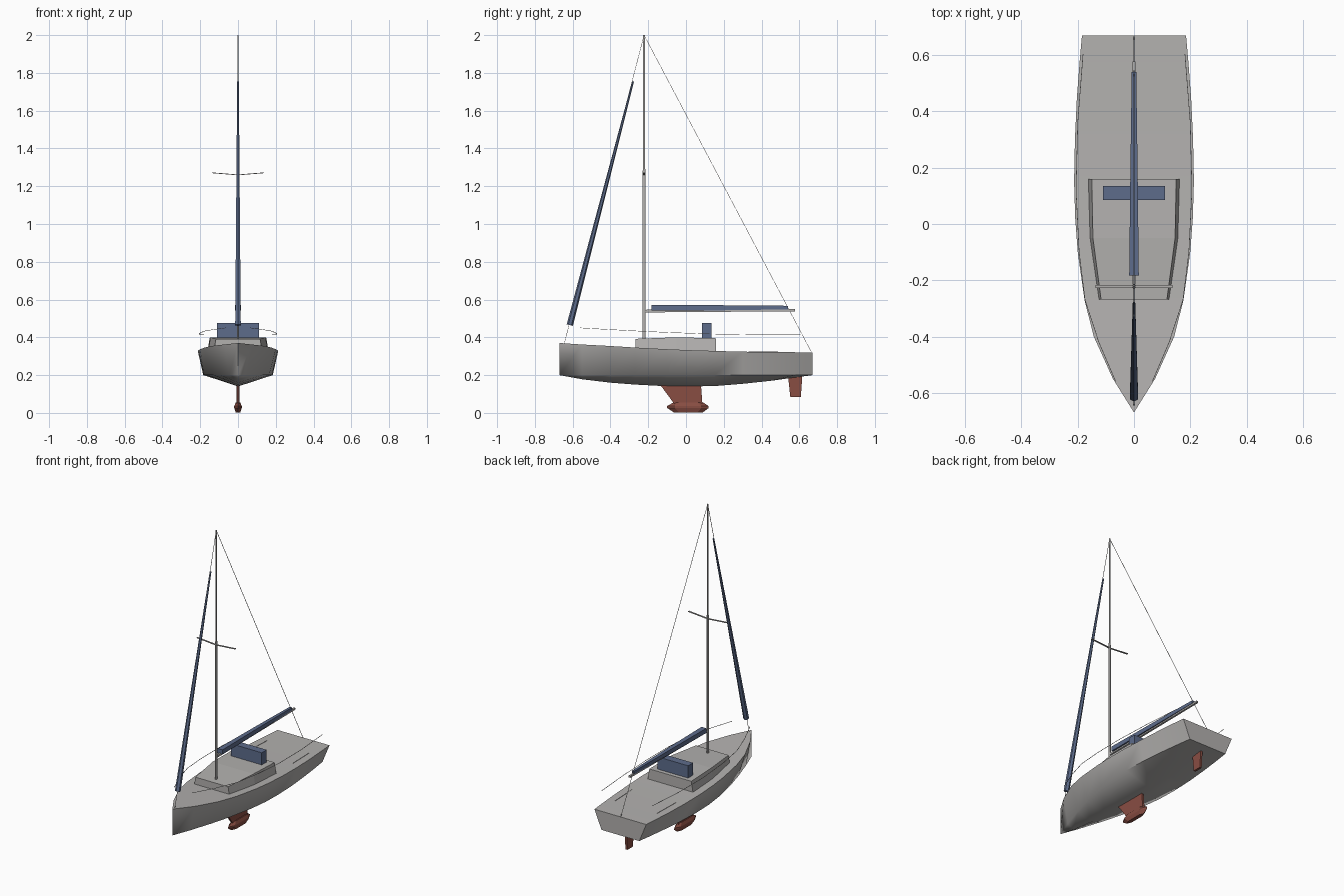
import bpy, bmesh, math
from mathutils import Vector

cube = bpy.data.objects.get("Cube")
if cube:
    bpy.data.objects.remove(cube, do_unlink=True)


def material(name, rgb):
    m = bpy.data.materials.new(name)
    m.use_nodes = True
    m.diffuse_color = (*rgb, 1)
    m.node_tree.nodes["Principled BSDF"].inputs["Base Color"].default_value = (*rgb, 1)
    return m


GREY = material("pale grey", (0.45, 0.44, 0.43))
BLUE = material("canvas blue", (0.11, 0.15, 0.26))
RED = material("antifouling red", (0.25, 0.075, 0.055))


def loft(name, rings, mat, smooth=None):
    """Skin a row of equal closed rings and cap the open ends."""
    bm = bmesh.new()
    rows = [[bm.verts.new(p) for p in ring] for ring in rings]
    n = len(rows[0])
    for a, b in zip(rows, rows[1:]):
        for i in range(n):
            j = (i + 1) % n
            bm.faces.new((a[i], a[j], b[j], b[i]))
    bmesh.ops.remove_doubles(bm, verts=bm.verts, dist=1e-5)
    bmesh.ops.holes_fill(bm, edges=[e for e in bm.edges if e.is_boundary], sides=0)
    bmesh.ops.recalc_face_normals(bm, faces=bm.faces)
    mesh = bpy.data.meshes.new(name)
    bm.to_mesh(mesh)
    bm.free()
    mesh.materials.append(mat)
    obj = bpy.data.objects.new(name, mesh)
    bpy.context.collection.objects.link(obj)
    if smooth:
        bpy.ops.object.select_all(action="DESELECT")
        obj.select_set(True)
        bpy.context.view_layer.objects.active = obj
        bpy.ops.object.shade_smooth_by_angle(angle=math.radians(smooth))
    return obj


def tube(name, points, radii, mat, sides=6, flat=1.0, smooth=None):
    """Tapered tube along points; flat scales its width in x."""
    pts = [Vector(p) for p in points]
    rings = []
    for i, p in enumerate(pts):
        d = (pts[min(i + 1, len(pts) - 1)] - pts[max(i - 1, 0)]).normalized()
        u = (Vector((1, 0, 0)) - d * d.x).normalized()
        v = d.cross(u)
        angles = [math.tau * (k + 0.5) / sides for k in range(sides)]
        rings.append([p + radii[i] * (u * math.cos(a) * flat + v * math.sin(a)) for a in angles])
    return loft(name, rings, mat, smooth)


def plan_rect(x, y0, y1, z):
    return [(-x, y0, z), (x, y0, z), (x, y1, z), (-x, y1, z)]


def cross_rect(x, y, z0, z1):
    return [(-x, y, z0), (x, y, z0), (x, y, z1), (-x, y, z1)]


# Hull: y, sheer half width, sheer height, chine half width, keel height
stations = [
    (-0.67, 0, 0.37, 0, 0.2),
    (-0.55, 0.075, 0.362, 0.045, 0.178),
    (-0.4, 0.143, 0.354, 0.094, 0.16),
    (-0.27, 0.176, 0.346, 0.13, 0.15),
    (-0.1, 0.2, 0.337, 0.165, 0.141),
    (0.02, 0.209, 0.332, 0.18, 0.14),
    (0.15, 0.213, 0.328, 0.184, 0.142),
    (0.3, 0.21, 0.324, 0.178, 0.154),
    (0.45, 0.203, 0.322, 0.164, 0.17),
    (0.58, 0.193, 0.321, 0.148, 0.188),
    (0.67, 0.185, 0.32, 0.135, 0.2),
]
loft("hull", [[(0, y, k), (c, y, 0.2), (s, y, z), (-s, y, z), (-c, y, 0.2)]
              for y, s, z, c, k in stations], GREY, 60)

# Cabin: y, base half width, roof half width, roof height
cabin = [(-0.268, 0.13, 0.117, 0.392), (-0.05, 0.16, 0.146, 0.4), (0.16, 0.165, 0.15, 0.395)]
loft("cabin", [[(-b, y, 0.31), (b, y, 0.31), (t, y, h), (-t, y, h)]
               for y, b, t, h in cabin], GREY)

# Companionway cover
loft("companionway_cover", [plan_rect(0.11, 0.085, 0.135, z) for z in (0.39, 0.475)], BLUE)

# Keel fin, ballast bulb and rudder
loft("keel_fin", [plan_rect(0.007, -0.15, 0.078, 0.16), plan_rect(0.007, -0.13, 0.08, 0.14),
                  plan_rect(0.007, -0.06, 0.087, 0.045)], RED)


def bulb_ring(half, y0, y1, z):
    nose = (y1 - y0) * 0.18
    return [(0, y0, z), (half, y0 + nose, z), (half, y1 - nose, z),
            (0, y1, z), (-half, y1 - nose, z), (-half, y0 + nose, z)]


loft("ballast_bulb", [bulb_ring(0.012, -0.065, 0.09, 0.003), bulb_ring(0.02, -0.1, 0.12, 0.026),
                      bulb_ring(0.02, -0.1, 0.12, 0.036), bulb_ring(0.012, -0.065, 0.09, 0.056)], RED)
loft("rudder", [plan_rect(0.007, 0.54, 0.616, 0.2), plan_rect(0.007, 0.552, 0.608, 0.085)], RED)

# Mast, spreaders and boom
MAST_Y = -0.222
HEAD = (0, MAST_Y, 2)
tube("mast", [(0, MAST_Y, z) for z in (0.38, 1.27, 1.3, 2)],
     [0.009, 0.009, 0.006, 0.006], GREY, sides=8, flat=0.7, smooth=50)
loft("spreaders", [[(x, MAST_Y + a, z + b) for a, b in
                    ((-0.005, -0.002), (0.005, -0.002), (0.005, 0.002), (-0.005, 0.002))]
                   for x, z in ((-0.137, 1.271), (0, 1.26), (0.137, 1.271))], GREY)
loft("boom", [cross_rect(0.006, -0.215, 0.532, 0.546), cross_rect(0.006, 0.577, 0.538, 0.55)], GREY)

# Stowed sails
loft("mainsail_cover", [cross_rect(0.017, -0.183, 0.541, 0.571), cross_rect(0.013, 0.18, 0.543, 0.57),
                        cross_rect(0.008, 0.54, 0.548, 0.567)], BLUE)
tube("furled_jib", [(0, -0.615, 0.465), (0, -0.505, 0.89), (0, -0.28, 1.755)],
     [0.017, 0.013, 0.005], BLUE)

# Standing rigging
tube("forestay", [(0, -0.645, 0.365), HEAD], [0.0015] * 2, GREY, sides=4)
tube("backstay", [(0, 0.665, 0.32), HEAD], [0.0015] * 2, GREY, sides=4)

# Lifelines and cockpit rails on both sides
line = [(0.065, -0.56, 0.45), (0.125, -0.42, 0.442), (0.174, -0.27, 0.434), (0.195, -0.1, 0.426),
        (0.206, 0.12, 0.418), (0.2, 0.36, 0.414), (0.181, 0.605, 0.414)]
for side, s in (("left", 1), ("right", -1)):
    tube(side + "_lifeline", [(s * x, y, z) for x, y, z in line], [0.0015] * len(line), GREY, sides=4)
    tube(side + "_cockpit_rail", [(s * 0.157, 0.33, 0.324), (s * 0.15, 0.51, 0.322)],
         [0.002] * 2, GREY, sides=4)
